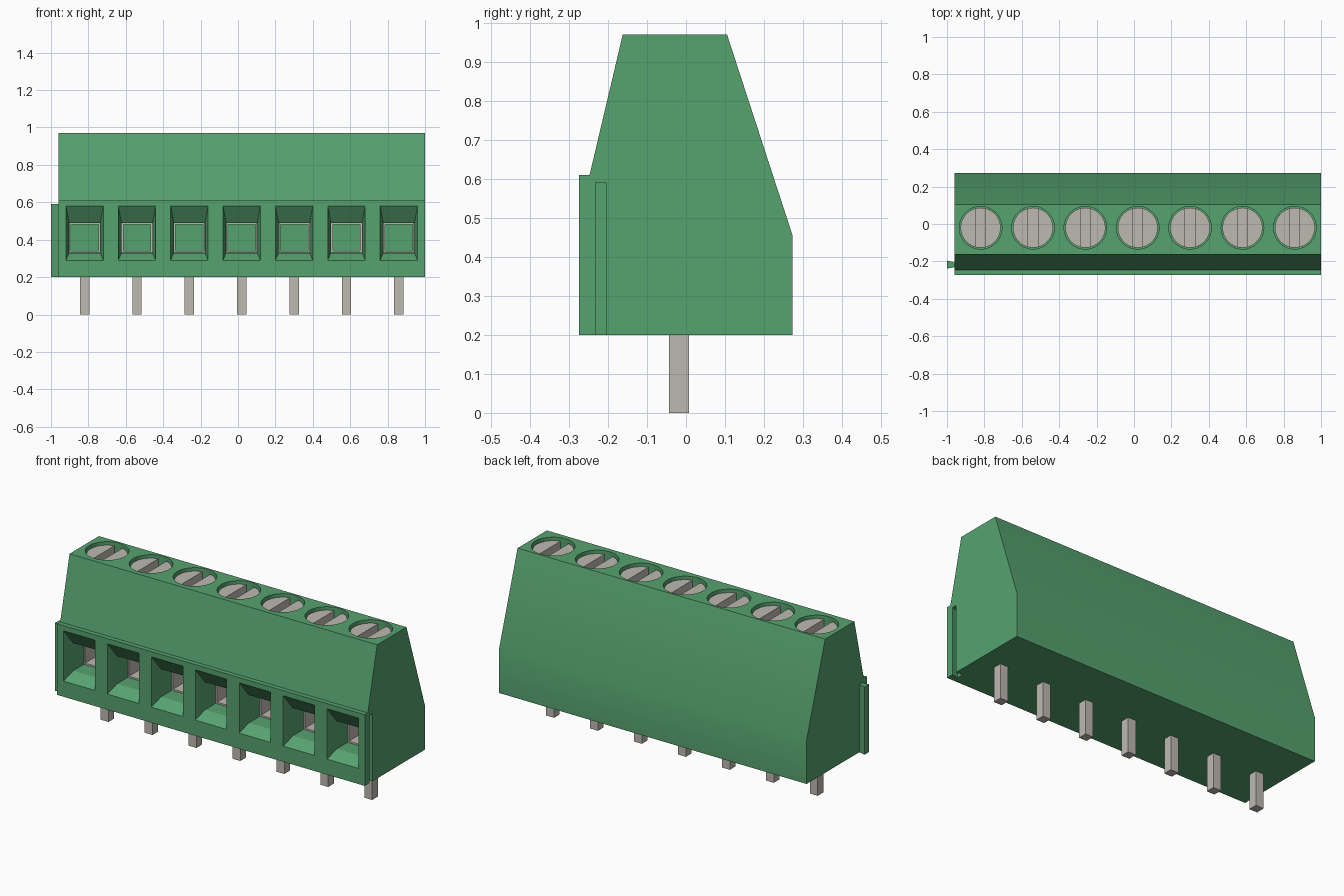
import bpy, bmesh, math

cube = bpy.data.objects.get("Cube")
if cube:
    bpy.data.objects.remove(cube, do_unlink=True)


def material(name, rgb):
    m = bpy.data.materials.new(name)
    m.use_nodes = True
    m.diffuse_color = (*rgb, 1)
    m.node_tree.nodes["Principled BSDF"].inputs["Base Color"].default_value = (*rgb, 1)
    return m


GREEN = material("green plastic", (0.093, 0.361, 0.159))
METAL = material("grey metal", (0.515, 0.491, 0.445))

PITCH, MIDDLE, COUNT = 0.28, 0.02, 7
STATIONS = [MIDDLE + PITCH * (i - (COUNT - 1) / 2) for i in range(COUNT)]
SCREW_Y = -0.02


def loft(bm, rings):
    """Skin a closed solid through rings with equal point counts."""
    loops = [[bm.verts.new(p) for p in ring] for ring in rings]
    n = len(loops[0])
    faces = [bm.faces.new(loops[0]), bm.faces.new(loops[-1])]
    for a, b in zip(loops, loops[1:]):
        for i in range(n):
            j = (i + 1) % n
            faces.append(bm.faces.new((a[i], a[j], b[j], b[i])))
    bmesh.ops.recalc_face_normals(bm, faces=faces)


def prism_x(bm, yz, x0, x1):
    loft(bm, [[(x, y, z) for y, z in yz] for x in (x0, x1)])


def prism_z(bm, xy, z0, z1):
    loft(bm, [[(x, y, z) for x, y in xy] for z in (z0, z1)])


def box(bm, x0, x1, y0, y1, z0, z1):
    prism_z(bm, [(x0, y0), (x1, y0), (x1, y1), (x0, y1)], z0, z1)


def arc(cx, cy, r, a0, a1, n):
    return [(cx + r * math.cos(a0 + (a1 - a0) * i / n),
             cy + r * math.sin(a0 + (a1 - a0) * i / n)) for i in range(n + 1)]


def circle(cx, cy, r, n=48):
    return arc(cx, cy, r, 0, 2 * math.pi, n)[:-1]


def make(name, bm, mat):
    me = bpy.data.meshes.new(name)
    bm.to_mesh(me)
    bm.free()
    me.materials.append(mat)
    ob = bpy.data.objects.new(name, me)
    bpy.context.collection.objects.link(ob)
    return ob


def repeat(first):
    """Place linked copies of a part at every terminal station."""
    base = first.name
    first.name = base + "_1"
    first.location.x = STATIONS[0]
    for i, x in enumerate(STATIONS[1:], 2):
        ob = bpy.data.objects.new(f"{base}_{i}", first.data)
        ob.location.x = x
        bpy.context.collection.objects.link(ob)


def smooth(ob):
    bpy.ops.object.select_all(action="DESELECT")
    ob.select_set(True)
    bpy.context.view_layer.objects.active = ob
    bpy.ops.object.shade_smooth_by_angle(angle=math.radians(25))


# Housing: stepped wedge profile run along x
bm = bmesh.new()
prism_x(bm, [(-0.274, 0.2), (-0.274, 0.61), (-0.247, 0.61), (-0.162, 0.97),
             (0.105, 0.97), (0.273, 0.455), (0.273, 0.2)], -0.96, 1.0)
housing = make("housing", bm, GREEN)

# Cutter: wire entries, screw wells and the dovetail groove
bm = bmesh.new()
for cx in STATIONS:
    rings = []
    for y, half, z0, z1 in ((-0.30, 0.10, 0.29, 0.58), (-0.274, 0.10, 0.29, 0.58),
                            (-0.21, 0.083, 0.33, 0.49), (0.075, 0.083, 0.33, 0.49)):
        rings.append([(cx - half, y, z0), (cx + half, y, z0),
                      (cx + half, y, z1), (cx - half, y, z1)])
    loft(bm, rings)
    prism_z(bm, circle(cx, SCREW_Y, 0.114), 0.86, 1.0)
prism_z(bm, [(1.01, -0.232), (1.0, -0.232), (0.96, -0.24),
             (0.96, -0.197), (1.0, -0.205), (1.01, -0.205)], 0.15, 0.59)
cutter = make("cutter", bm, GREEN)
cutter.hide_render = True

mod = housing.modifiers.new("openings", "BOOLEAN")
mod.operation = "DIFFERENCE"
mod.solver = "EXACT"
mod.object = cutter
bpy.context.view_layer.objects.active = housing
bpy.ops.object.modifier_apply(modifier=mod.name)
bpy.data.objects.remove(cutter, do_unlink=True)
smooth(housing)

# Dovetail tab on the right end
bm = bmesh.new()
prism_z(bm, [(-0.955, -0.230), (-0.955, -0.207), (-1.0, -0.196), (-1.0, -0.239)], 0.2, 0.59)
make("dovetail_tab", bm, GREEN)

# Slotted screw: two half heads over a slot floor
bm = bmesh.new()
r, slot = 0.107, 0.026
a = math.acos(slot / r)
prism_z(bm, arc(0, SCREW_Y, r, -a, a, 22), 0.905, 0.953)
prism_z(bm, arc(0, SCREW_Y, r, math.pi - a, math.pi + a, 22), 0.905, 0.953)
prism_z(bm, circle(0, SCREW_Y, r), 0.862, 0.91)
screw = make("screw", bm, METAL)
smooth(screw)
repeat(screw)

# Metal clamp lining inside each wire entry
bm = bmesh.new()
y0, y1, w, t = -0.115, 0.074, 0.082, 0.009
box(bm, -w, w, y0, y1, 0.331, 0.331 + t)
box(bm, -w, w, y0, y1, 0.489 - t, 0.489)
for s in (-1, 1):
    box(bm, *sorted((s * w, s * (w - t))), y0, y1, 0.331 + t, 0.489 - t)
repeat(make("clamp", bm, METAL))

# Solder pins
bm = bmesh.new()
box(bm, -0.025, 0.025, -0.043, 0.008, 0.0, 0.21)
repeat(make("pin", bm, METAL))
